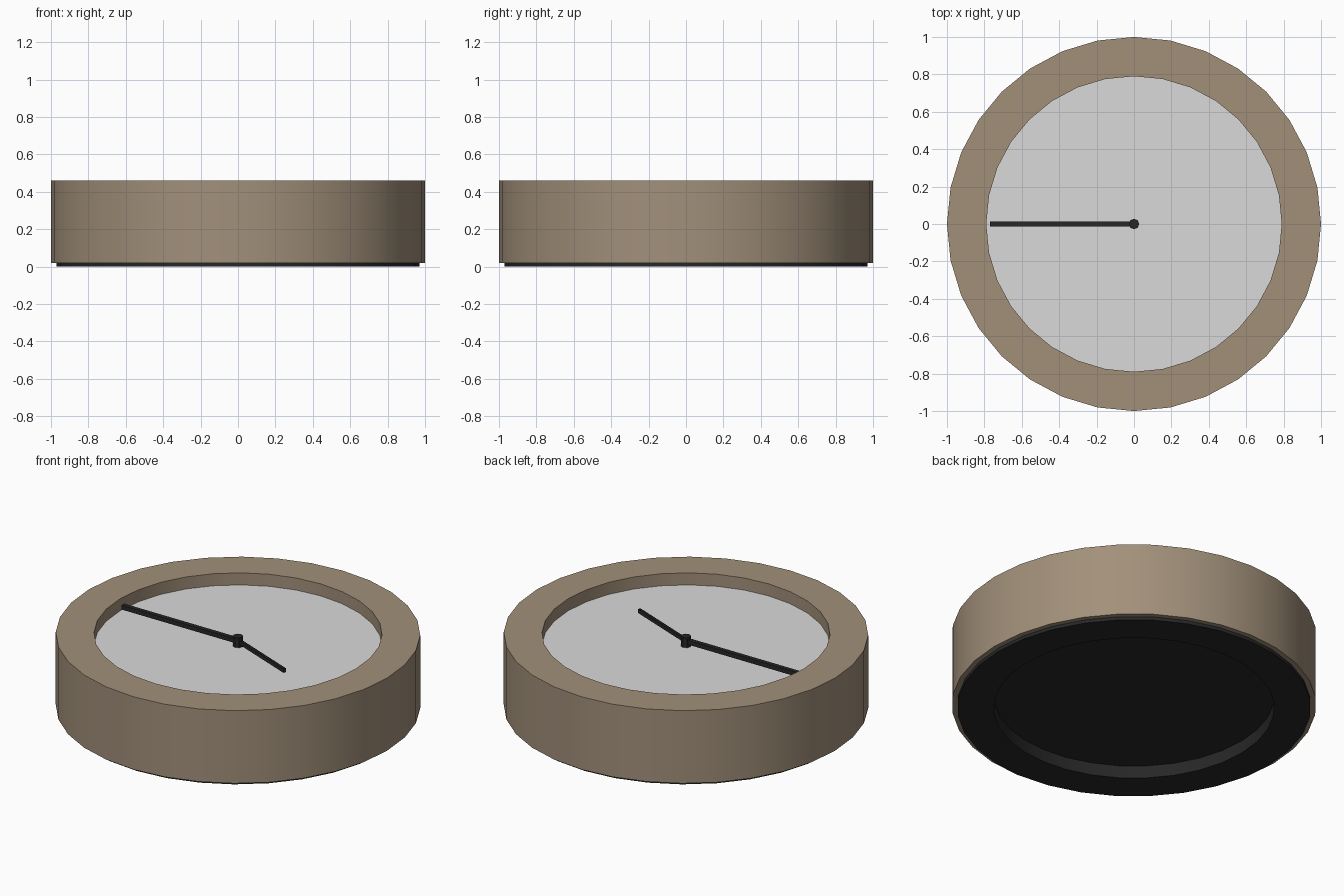
import bpy, bmesh, math

if "Cube" in bpy.data.objects:
    bpy.data.objects.remove(bpy.data.objects["Cube"])


def material(name, rgb):
    m = bpy.data.materials.new(name)
    m.diffuse_color = (*rgb, 1)
    m.use_nodes = True
    m.node_tree.nodes["Principled BSDF"].inputs["Base Color"].default_value = m.diffuse_color
    return m


brown = material("warm brown", (0.36, 0.28, 0.195))
grey = material("light grey", (0.70, 0.70, 0.70))
black = material("soft black", (0.02, 0.02, 0.02))


def finish(name, bm, mat):
    mesh = bpy.data.meshes.new(name)
    bm.to_mesh(mesh)
    bm.free()
    ob = bpy.data.objects.new(name, mesh)
    bpy.context.collection.objects.link(ob)
    mesh.materials.append(mat)
    return ob


def lathe(name, profile, mat, sides=32):
    """Spin (radius, z) points about the z axis; radius 0 closes to a point."""
    bm = bmesh.new()
    rings = []
    for r, z in profile:
        if r == 0:
            rings.append([bm.verts.new((0, 0, z))] * sides)
        else:
            rings.append([bm.verts.new((r * math.cos(2 * math.pi * i / sides),
                                        r * math.sin(2 * math.pi * i / sides), z))
                          for i in range(sides)])
    for a, b in zip(rings, rings[1:]):
        for i in range(sides):
            j = (i + 1) % sides
            bm.faces.new(dict.fromkeys((a[i], a[j], b[j], b[i])))
    ob = finish(name, bm, mat)
    bpy.ops.object.select_all(action='DESELECT')
    bpy.context.view_layer.objects.active = ob
    ob.select_set(True)
    bpy.ops.object.shade_smooth_by_angle(angle=math.radians(30))
    return ob


def hand(name, length, width, z0, z1, degrees, open_faces=False):
    """Straight bar from the hub outward."""
    bm = bmesh.new()
    bmesh.ops.create_cube(bm, size=1)
    for v in bm.verts:
        v.co.x = (v.co.x + 0.5) * length
        v.co.y *= width
        v.co.z = z0 if v.co.z < 0 else z1
    if open_faces:
        bm.normal_update()
        bmesh.ops.delete(bm, geom=[f for f in bm.faces if abs(f.normal.z) > 0.5],
                         context='FACES_ONLY')
    ob = finish(name, bm, black)
    ob.rotation_euler.z = math.radians(degrees)
    return ob


# Case: outer wall, flat rim and inner wall down to the dial
lathe("case", [(0.97, 0.02), (1, 0.02), (1, 0.46), (0.79, 0.46), (0.79, 0.387)], brown)
# Dial
lathe("dial", [(0.79, 0.387), (0, 0.387)], grey)
# Back plate with round recess
lathe("back_plate", [(0, 0.076), (0.77, 0.076), (0.77, 0), (0.97, 0), (0.97, 0.02)], black)
# Centre pin
lathe("centre_pin", [(0.028, 0.387), (0.028, 0.447), (0, 0.447)], black, 8)
# Hands; the hour hand is a thin open frame
hand("minute_hand", 0.77, 0.026, 0.405, 0.431, 180)
hand("hour_hand", 0.465, 0.016, 0.406, 0.43, -21.6, open_faces=True)
